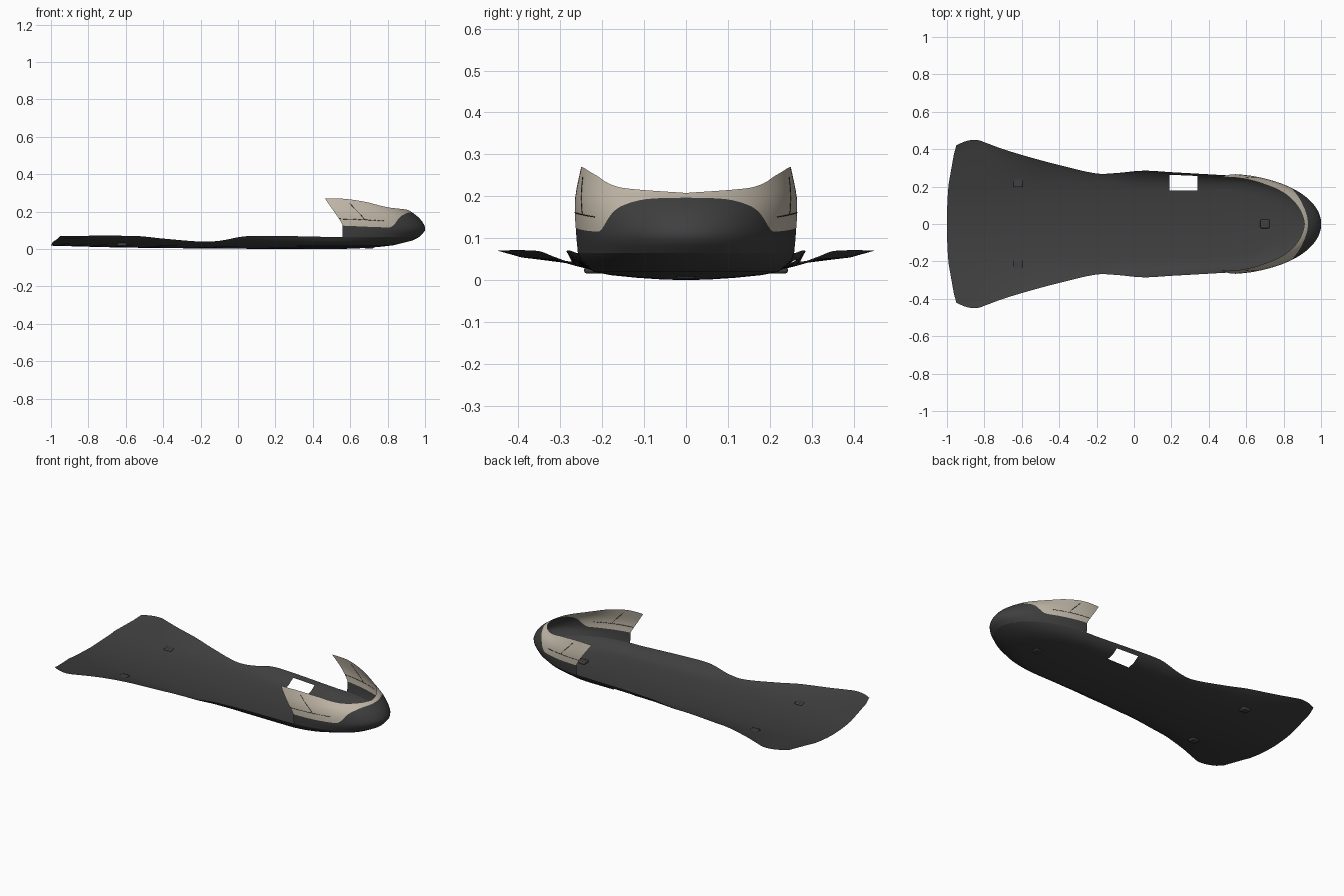
import bpy, bmesh, math

if "Cube" in bpy.data.objects:
    bpy.data.objects.remove(bpy.data.objects["Cube"])


def material(name, rgb):
    m = bpy.data.materials.new(name)
    m.use_nodes = True
    m.diffuse_color = (*rgb, 1)
    b = m.node_tree.nodes["Principled BSDF"]
    b.inputs["Base Color"].default_value = (*rgb, 1)
    b.inputs["Roughness"].default_value = 0.7
    return m


CHARCOAL = material("charcoal", (0.05, 0.05, 0.05))
BEIGE = material("warm beige", (0.56, 0.50, 0.41))
BLACK = material("soft black", (0.025, 0.025, 0.025))


def curve(pts):
    """Smooth function through (x, value) pairs, flat outside the ends."""
    n = len(pts)
    slope = []
    for i in range(n):
        a, b = pts[max(i - 1, 0)], pts[min(i + 1, n - 1)]
        slope.append((b[1] - a[1]) / (b[0] - a[0]))

    def f(x):
        if x <= pts[0][0]:
            return pts[0][1]
        for i in range(n - 1):
            (x0, y0), (x1, y1) = pts[i], pts[i + 1]
            if x <= x1:
                h = x1 - x0
                t = (x - x0) / h
                s = t * t * (3 - 2 * t)
                return (y0 + (y1 - y0) * s + h * slope[i] * t * (1 - t) ** 2
                        - h * slope[i + 1] * t * t * (1 - t))
        return pts[-1][1]
    return f


def sheet(name, columns, mat, skip=lambda c: False):
    """Open surface through columns of points; skip() leaves faces out."""
    bm = bmesh.new()
    grid = [[bm.verts.new(p) for p in col] for col in columns]
    for a, b in zip(grid, grid[1:]):
        for j in range(len(a) - 1):
            quad = (a[j], a[j + 1], b[j + 1], b[j])
            mid = [sum(v.co[k] for v in quad) / 4 for k in range(3)]
            if not skip(mid):
                bm.faces.new(quad)
    bmesh.ops.remove_doubles(bm, verts=bm.verts, dist=1e-4)
    bmesh.ops.recalc_face_normals(bm, faces=bm.faces)
    me = bpy.data.meshes.new(name)
    bm.to_mesh(me)
    bm.free()
    me.materials.append(mat)
    ob = bpy.data.objects.new(name, me)
    bpy.context.collection.objects.link(ob)
    for p in me.polygons:
        p.use_smooth = True
    return ob


# Lower hull: flared tail, narrow waist and rounded nose
CENTRE = 0.5
edge_y = curve([(-1, .42), (-.95, .44), (-.88, .45), (-.82, .443), (-.7, .4), (-.55, .355),
                (-.4, .315), (-.2, .27), (-.1, .272), (.05, .285), (.2, .277), (.5, .26)])
edge_z = curve([(-1, .07), (-.55, .07), (-.4, .056), (-.2, .04), (-.1, .044),
                (.05, .069), (.5, .065)])
keel_z = curve([(-1, .018), (-.6, .008), (0, .002), (.4, 0)])
FLOOR_Y = [0, .06, .12, .18, .22]
FLOOR_Z = [0, .002, .006, .012, .02]
NOSE_REACH = [0, .1, .19, .26, .33, .43, .47]


def section(x):
    w, ze, c = edge_y(x), edge_z(x), keel_z(x)
    knee = c + FLOOR_Z[-1]
    ys = FLOOR_Y + [.22 + (w - .22) * .75, w]
    zs = [c + z for z in FLOOR_Z] + [knee + (ze - knee) * .55, ze]
    return ys, zs


def aft_column(x, side):
    fade = min(1, max(0, (-.8 - x) / .2))
    return [(x + .05 * fade * (y / .42) ** 2.5, side * y, z) for y, z in zip(*section(x))]


def nose_column(a):
    ys, zs = section(CENTRE)
    return [(CENTRE + r * math.cos(a), y * math.sin(a), z)
            for r, y, z in zip(NOSE_REACH, ys, zs)]


HOLE = (.19, .34)
stations = sorted([-1 + .025 * i for i in range(60)] + list(HOLE))
hull = [aft_column(x, 1) for x in stations]
hull += [nose_column(math.radians(90 - 3 * i)) for i in range(61)]
hull += [aft_column(x, -1) for x in reversed(stations)]
sheet("lower_hull", hull, CHARCOAL,
      lambda c: HOLE[0] < c[0] < HOLE[1] and .18 < c[1] < .262)

# Upper nose wall: elliptical levels that lean inward toward the rim
reach = curve([(.065, .97), (.1, 1), (.13, .995), (.17, .965), (.2, .925), (.21, .908), (.27, .83)])
half_w = curve([(.065, .26), (.1, .263), (.15, .266), (.2, .264), (.27, .25)])
seam_z = curve([(0, .197), (.26, .193), (.42, .178), (.5, .16), (.6, .12), (.66, .116), (1, .125)])
rim_z = curve([(0, .208), (.37, .22), (.48, .231), (.6, .25), (.8, .268), (1, .27)])
back_x = curve([(0, .56), (.2, .545), (1, .465)])


def wall_point(q, z, xb):
    r = reach(z) - CENTRE
    a = q * math.acos((xb - CENTRE) / r)
    return (CENTRE + r * math.cos(a), half_w(z) * math.sin(a), z)


def nose_point(q, v):
    lo, hi = .065, seam_z(abs(q))
    return wall_point(q, lo + (hi - lo) * v, .56)


def rim_point(q, v):
    lo, hi = seam_z(abs(q)), rim_z(abs(q))
    return wall_point(q, lo + (hi - lo) * v, back_x(v))


qs = [i / 50 for i in range(-50, 51)]
sheet("nose_wall", [[nose_point(q, j / 8) for j in range(9)] for q in qs], CHARCOAL)
sheet("rim_band", [[rim_point(q, j / 8) for j in range(9)] for q in qs], BEIGE)


# Fine panel joints on the rim band
def joint(name, points):
    cu = bpy.data.curves.new(name, "CURVE")
    cu.dimensions = "3D"
    cu.bevel_depth = .0012
    cu.bevel_resolution = 0
    sp = cu.splines.new("POLY")
    sp.points.add(len(points) - 1)
    for p, co in zip(sp.points, points):
        p.co = (*co, 1)
    cu.materials.append(BLACK)
    bpy.context.collection.objects.link(bpy.data.objects.new(name, cu))


for side, label in ((1, "left"), (-1, "right")):
    joint(label + "_upright_joint", [rim_point(side * .8, .25 + .06 * i) for i in range(11)])
    joint(label + "_long_joint", [rim_point(side * (1 - .03 * i), .25) for i in range(13)])


# Small rounded pads set through the floor
def pad(name, x, y, z):
    bpy.ops.mesh.primitive_cube_add(size=1, location=(x, y, z))
    ob = bpy.context.object
    ob.name = name
    ob.scale = (.05, .046, .016)
    bpy.ops.object.transform_apply(location=False, rotation=False, scale=True)
    bev = ob.modifiers.new("rounded", "BEVEL")
    bev.width = .006
    bev.segments = 2
    ob.data.materials.append(CHARCOAL)
    bpy.ops.object.shade_smooth_by_angle()


pad("nose_pad", .7, 0, .011)
pad("left_tail_pad", -.62, .22, .024)
pad("right_tail_pad", -.62, -.22, .024)
